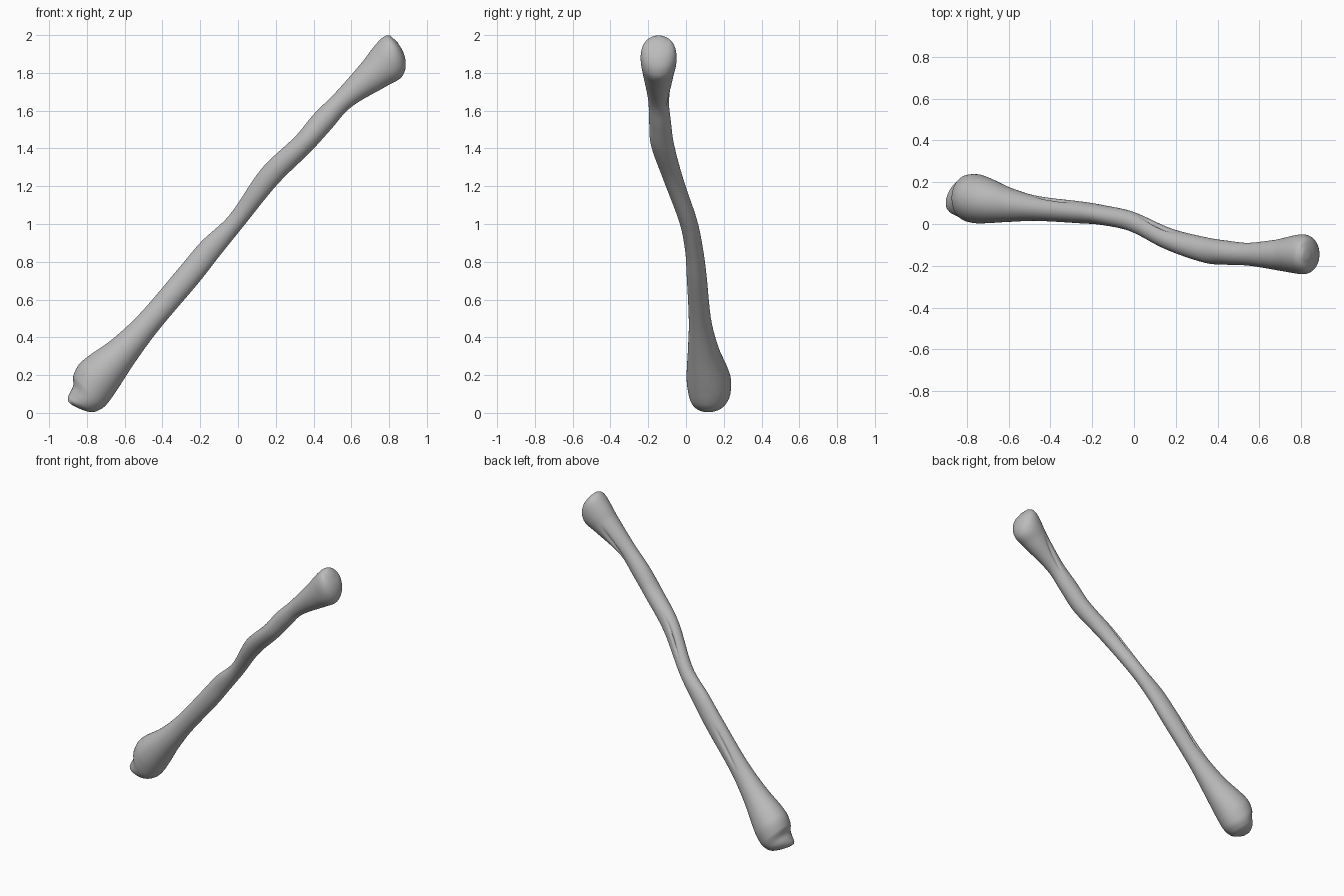
import bpy
import bmesh
import math
from mathutils import Vector

default_cube = bpy.data.objects.get("Cube")
if default_cube:
    bpy.data.objects.remove(default_cube, do_unlink=True)

# Long axis of the bone, and the two directions that span its cross-sections
AXIS = Vector((0.676, 0, 0.737))
UPPER = Vector((-0.737, 0, 0.676))
BACK = Vector((0, 1, 0))
MIDDLE = Vector((0, 0, 1))
SIDES, STEPS = 80, 8

# Outline: distance along axis, lower edge, upper edge, front edge, back edge
OUTLINE = [
    (-1.3, 0, .03, .07, .12),
    (-1.285, -.05, .043, .05, .16),
    (-1.26, -.1, .052, .035, .2),
    (-1.22, -.125, .065, .02, .225),
    (-1.18, -.133, .1, .01, .237),
    (-1.1, -.125, .118, .003, .235),
    (-.9, -.092, .078, .01, .175),
    (-.7, -.07, .062, .015, .135),
    (-.36, -.056, .074, .003, .107),
    (-.2, -.043, .08, -.005, .09),
    (0, -.03, .065, -.035, .06),
    (.3, -.012, .106, -.125, -.02),
    (.55, -.025, .09, -.187, -.065),
    (.7, -.024, .097, -.195, -.08),
    (.86, -.023, .09, -.2, -.09),
    (1.08, -.09, .095, -.228, -.065),
    (1.15, -.112, .102, -.237, -.053),
    (1.2, -.1, .105, -.24, -.05),
    (1.24, -.065, .104, -.232, -.058),
    (1.266, -.02, .095, -.21, -.08),
    (1.28, .03, .08, -.17, -.12),
]

# Shallow creases: start, end, angle at start, angle at end (from the back)
CREASES = [(-.7, -.4, .2, .5), (.1, .36, .3, .5), (.8, 1.08, -.6, .3)]


def make_material(name, colour):
    mat = bpy.data.materials.new(name)
    mat.use_nodes = True
    mat.diffuse_color = colour
    shader = next(n for n in mat.node_tree.nodes if n.type == "BSDF_PRINCIPLED")
    shader.inputs["Base Color"].default_value = colour
    shader.inputs["Roughness"].default_value = 0.7
    return mat


def slope(index, column):
    """Tangent of one outline curve, taken from its neighbouring stations."""
    before = OUTLINE[max(index - 1, 0)]
    after = OUTLINE[min(index + 1, len(OUTLINE) - 1)]
    return (after[column] - before[column]) / (after[0] - before[0])


def blend(index, f):
    """Smooth station between outline rows index and index + 1."""
    a, b = OUTLINE[index], OUTLINE[index + 1]
    gap = b[0] - a[0]
    row = [a[0] + gap * f]
    for c in range(1, len(a)):
        ease = f * f * (3 - 2 * f)
        lead = f * (1 - f) ** 2 * slope(index, c)
        trail = f * f * (1 - f) * slope(index + 1, c)
        row.append(a[c] + (b[c] - a[c]) * ease + gap * (lead - trail))
    return row


def crease_depth(s, angle):
    """How far the surface sinks inside the narrow creases."""
    depth = 0
    for start, end, first, last in CREASES:
        f = (s - start) / (end - start)
        if 0 < f < 1:
            centre = first + (last - first) * f
            across = math.atan2(math.sin(angle - centre), math.cos(angle - centre))
            depth += .012 * math.sin(math.pi * f) * math.exp(-(across / .14) ** 2)
    return depth


def add_ring(bm, row):
    s, low, high, front, back = row
    ring = []
    for i in range(SIDES):
        angle = math.tau * i / SIDES
        sink = crease_depth(s, angle)
        up = (low + high) / 2 + ((high - low) / 2 - sink) * math.sin(angle)
        out = (front + back) / 2 + ((back - front) / 2 - sink) * math.cos(angle)
        ring.append(bm.verts.new(MIDDLE + AXIS * s + UPPER * up + BACK * out))
    return ring


def build_bone():
    rows = [blend(i, k / STEPS) for i in range(len(OUTLINE) - 1) for k in range(STEPS)]
    rows.append(OUTLINE[-1])
    bm = bmesh.new()
    rings = [add_ring(bm, row) for row in rows]
    # Skin between neighbouring rings
    for a, b in zip(rings, rings[1:]):
        for i in range(SIDES):
            j = (i + 1) % SIDES
            bm.faces.new((a[i], a[j], b[j], b[i]))
    # Close both rounded ends
    for ring in (rings[0], rings[-1]):
        bm.faces.new(ring)
    bmesh.ops.recalc_face_normals(bm, faces=bm.faces)
    mesh = bpy.data.meshes.new("long_bone")
    bm.to_mesh(mesh)
    bm.free()
    obj = bpy.data.objects.new("long_bone", mesh)
    bpy.context.collection.objects.link(obj)
    return obj


bone = build_bone()
bone.data.materials.append(make_material("plain grey", (0.5, 0.5, 0.5, 1)))

bpy.ops.object.select_all(action="DESELECT")
bone.select_set(True)
bpy.context.view_layer.objects.active = bone
bpy.ops.object.shade_smooth_by_angle(angle=math.radians(60))
